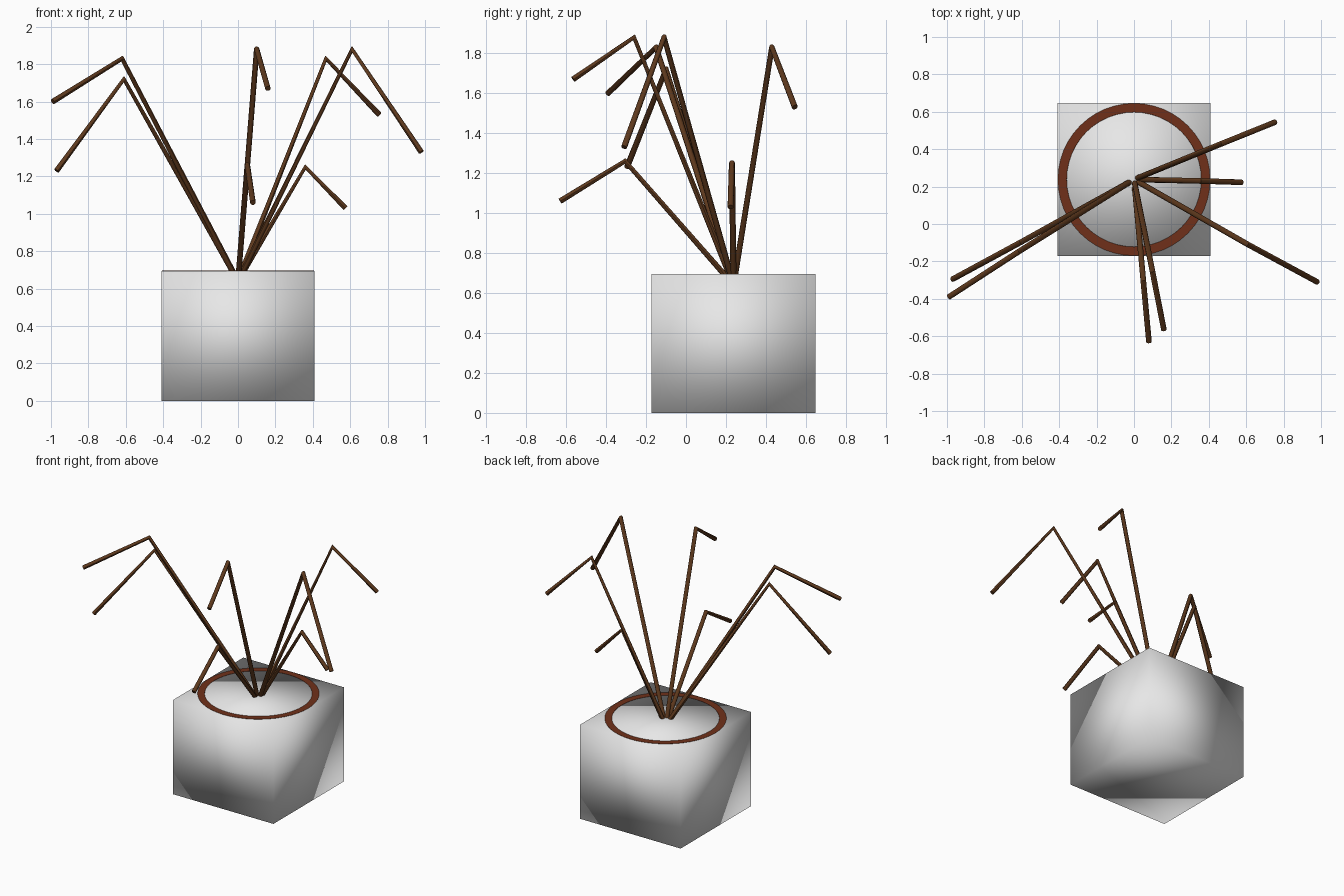
import bpy
import bmesh
from math import radians
from mathutils import Vector, Matrix

if "Cube" in bpy.data.objects:
    bpy.data.objects.remove(bpy.data.objects["Cube"], do_unlink=True)


def material(name, color):
    mat = bpy.data.materials.new(name)
    mat.use_nodes = True
    mat.diffuse_color = color
    mat.node_tree.nodes["Principled BSDF"].inputs["Base Color"].default_value = color
    return mat


def add_object(name, data, mat):
    obj = bpy.data.objects.new(name, data)
    bpy.context.collection.objects.link(obj)
    data.materials.append(mat)
    bpy.ops.object.select_all(action="DESELECT")
    obj.select_set(True)
    bpy.context.view_layer.objects.active = obj
    return obj


PALE = material("pale_grey", (0.8, 0.8, 0.8, 1))
TERRACOTTA = material("red_brown", (0.16, 0.03, 0.01, 1))
BARK = material("dark_brown", (0.11, 0.04, 0.012, 1))

CENTRE = Vector((0, 0.238, 0))
HALF, HEIGHT = 0.41, 0.695

# Planter box, with soft corner shading
bm = bmesh.new()
bmesh.ops.create_cube(bm, size=1, matrix=Matrix.Translation(CENTRE + Vector((0, 0, HEIGHT / 2)))
                      @ Matrix.Diagonal((2 * HALF, 2 * HALF, HEIGHT, 1)))
for face in bm.faces:
    face.smooth = True
mesh = bpy.data.meshes.new("planter_box")
bm.to_mesh(mesh)
bm.free()
add_object("planter_box", mesh, PALE)

# Round pot set in the box, its rim just showing on top
profile = [(0, 0.005), (0.27, 0.005), (0.407, HEIGHT + 0.001),
           (0.36, HEIGHT + 0.001), (0.23, 0.05), (0, 0.05)]
bm = bmesh.new()
verts = [bm.verts.new(CENTRE + Vector((r, 0, z))) for r, z in profile]
edges = [bm.edges.new(pair) for pair in zip(verts, verts[1:])]
bmesh.ops.spin(bm, geom=verts + edges, cent=CENTRE, axis=(0, 0, 1),
               angle=radians(360), steps=48)
bmesh.ops.remove_doubles(bm, verts=bm.verts, dist=0.0001)
bmesh.ops.recalc_face_normals(bm, faces=bm.faces)
mesh = bpy.data.meshes.new("pot")
bm.to_mesh(mesh)
bm.free()
add_object("pot", mesh, TERRACOTTA)
bpy.ops.object.shade_smooth_by_angle(angle=radians(30))

# Bent stems: knee and drooping tip of each
root = CENTRE + Vector((0, 0, 0.64))
stems = [
    ((-0.62, -0.15, 1.83), (-0.99, -0.39, 1.60)),
    ((-0.61, -0.10, 1.72), (-0.97, -0.295, 1.23)),
    ((0.10, -0.26, 1.88), (0.16, -0.565, 1.67)),
    ((0.05, -0.305, 1.26), (0.08, -0.63, 1.06)),
    ((0.61, -0.11, 1.88), (0.98, -0.31, 1.33)),
    ((0.47, 0.43, 1.83), (0.755, 0.545, 1.53)),
    ((0.36, 0.23, 1.25), (0.575, 0.223, 1.03)),
]
for number, (knee, tip) in enumerate(stems, 1):
    curve = bpy.data.curves.new(f"stem_{number}", "CURVE")
    curve.dimensions = "3D"
    curve.bevel_depth = 0.015
    curve.bevel_resolution = 3
    curve.use_fill_caps = True
    spline = curve.splines.new("POLY")
    spline.points.add(2)
    for point, co in zip(spline.points, (root, knee, tip)):
        point.co = (*co, 1)
    add_object(f"stem_{number}", curve, BARK)
    bpy.ops.object.convert(target="MESH")
    bpy.ops.object.shade_smooth_by_angle(angle=radians(40))
